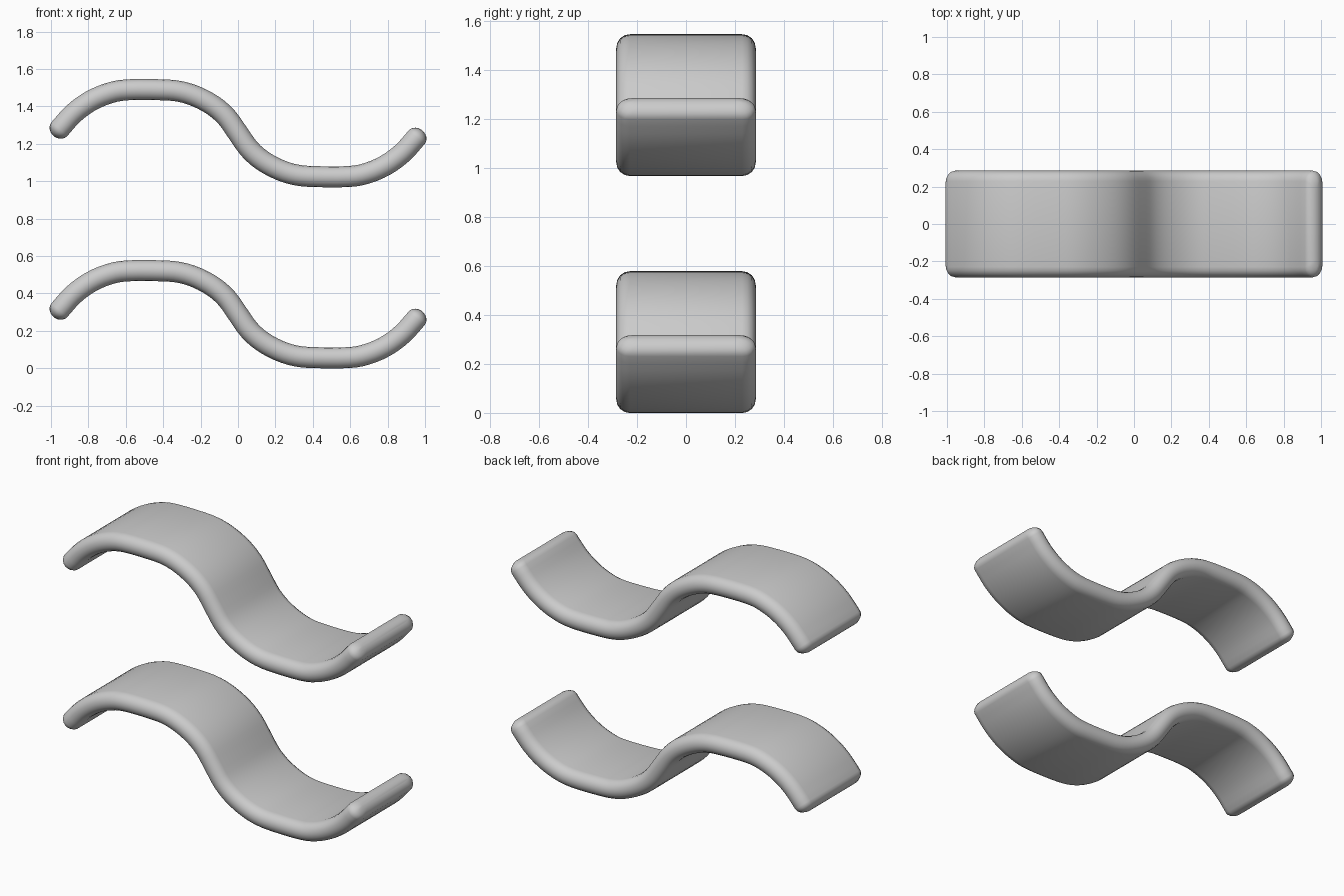
import bpy, bmesh, math
from mathutils import Vector

cube = bpy.data.objects.get("Cube")
if cube:
    bpy.data.objects.remove(cube, do_unlink=True)

grey = bpy.data.materials.new("light grey")
grey.use_nodes = True
colour = (0.6, 0.6, 0.6, 1)
grey.diffuse_color = colour
grey.node_tree.nodes["Principled BSDF"].inputs["Base Color"].default_value = colour

MID, HALF_WIDTH, HALF_THICK = 0.289, 0.285, 0.056
SPACING = 0.968

# Centre line of the trough; the crest is the same curve turned half round
trough = [(0.06, 0.205), (0.13, 0.143), (0.22, 0.094), (0.31, 0.066), (0.41, 0.057),
          (0.59, 0.057), (0.69, 0.075), (0.79, 0.118), (0.88, 0.184), (0.955, 0.267)]
trough = [Vector((x, 0, z - MID)) for x, z in trough]
points = [-p for p in reversed(trough)] + [Vector((0, 0, 0))] + trough


def smooth_path(pts, steps=3):
    """Catmull-Rom curve through the points."""
    ext = [2 * pts[0] - pts[1]] + pts + [2 * pts[-1] - pts[-2]]
    out = []
    for a, b, c, d in zip(ext, ext[1:], ext[2:], ext[3:]):
        for i in range(steps):
            t = i / steps
            out.append(b + 0.5 * t * (c - a + t * (2 * a - 5 * b + 4 * c - d
                                                   + t * (3 * (b - c) + d - a))))
    return out + [pts[-1]]


def section(half_width, half_thick, arc=8):
    """Slab cross-section with fully rounded sides, as (y, height) pairs."""
    ring = []
    for side in (1, -1):
        for i in range(arc + 1):
            a = math.pi * (i / arc - 0.5)
            ring.append((side * (half_width - HALF_THICK * (1 - math.cos(a))),
                         side * half_thick * math.sin(a)))
    return ring


def wavy_slab(name, base):
    path = smooth_path(points)
    tangents = [(path[min(i + 1, len(path) - 1)] - path[max(i - 1, 0)]).normalized()
                for i in range(len(path))]
    stations = [(p, t, HALF_WIDTH, HALF_THICK) for p, t in zip(path, tangents)]
    # narrow the slab towards each end, then close it with a rounded nose
    reach = 0.048
    for end, sign in ((0, -1), (-1, 1)):
        nose = []
        for k in range(1, 6):
            a = math.radians(16 * k)
            nose.append((path[end] + sign * tangents[end] * reach * math.sin(a), tangents[end],
                         HALF_WIDTH - 0.07 * (1 - math.cos(a)), HALF_THICK * math.cos(a)))
        stations = nose[::-1] + stations if sign < 0 else stations + nose
    bm = bmesh.new()
    rings = []
    for p, t, w, h in stations:
        normal = Vector((-t.z, 0, t.x))
        rings.append([bm.verts.new(p + Vector((0, y, 0)) + normal * z) for y, z in section(w, h)])
    count = len(rings[0])
    for r, s in zip(rings, rings[1:]):
        for i in range(count):
            j = (i + 1) % count
            bm.faces.new((r[i], r[j], s[j], s[i]))
    bm.faces.new(rings[0])
    bm.faces.new(rings[-1])
    bmesh.ops.recalc_face_normals(bm, faces=bm.faces)
    mesh = bpy.data.meshes.new(name)
    bm.to_mesh(mesh)
    bm.free()
    mesh.materials.append(grey)
    obj = bpy.data.objects.new(name, mesh)
    obj.location.z = base + MID
    bpy.context.collection.objects.link(obj)
    bpy.ops.object.select_all(action="DESELECT")
    obj.select_set(True)
    bpy.context.view_layer.objects.active = obj
    bpy.ops.object.shade_smooth_by_angle(angle=math.radians(50))


wavy_slab("lower_wave", 0)
wavy_slab("upper_wave", SPACING)
